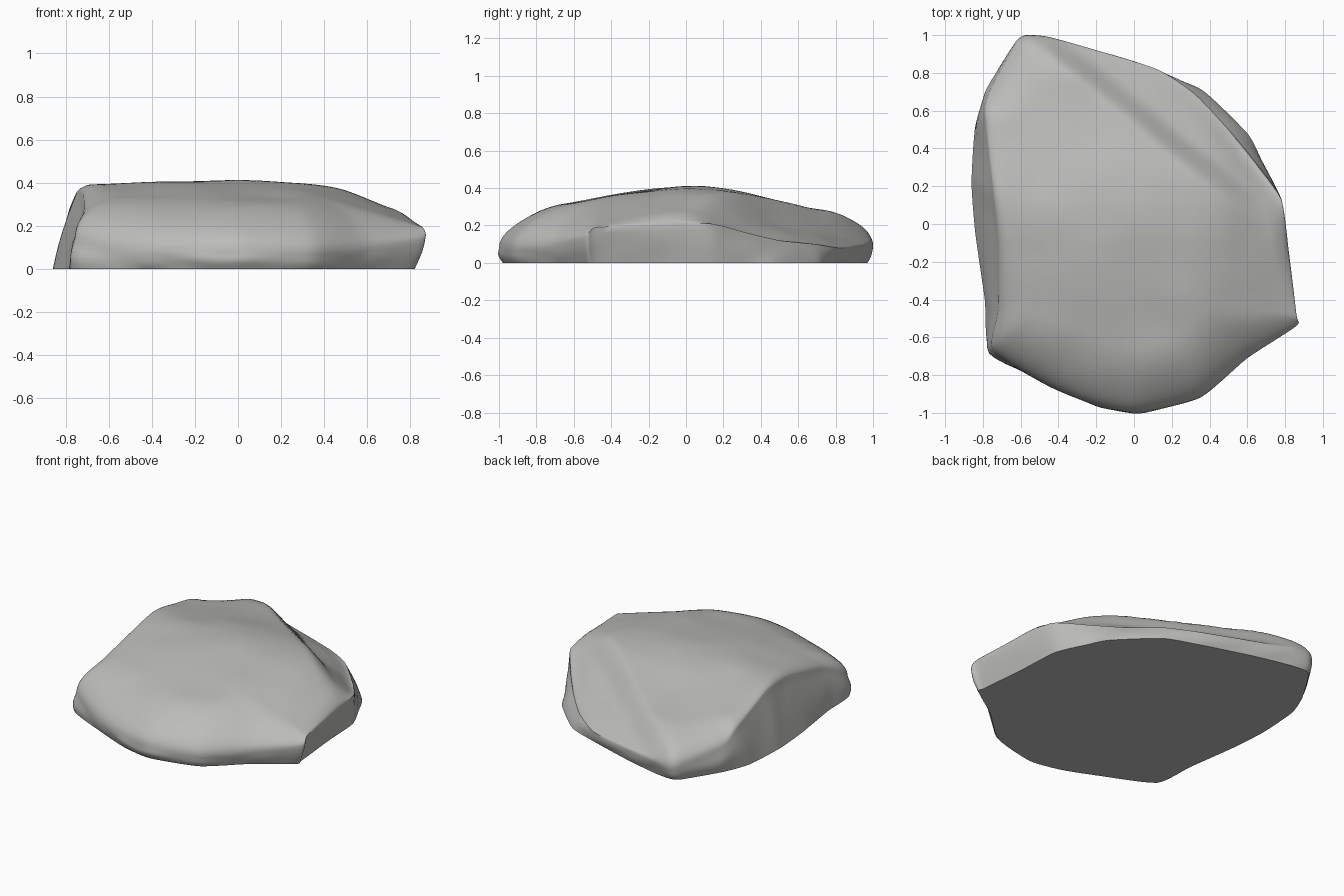
import bpy, bmesh, math
from mathutils import Vector, noise

cube = bpy.data.objects.get("Cube")
if cube:
    bpy.data.objects.remove(cube)

# Outline stations: base x, y | rim x, y, z | width of the rounded shoulder
STATIONS = [
    (.02, -.98, .02, -1, .08, .35), (.34, -.9, .35, -.92, .08, .35),
    (.58, -.69, .6, -.71, .1, .35), (.81, -.53, .86, -.54, .14, .12),
    (.81, -.47, .86, -.48, .19, .1), (.78, -.15, .82, -.15, .2, .1),
    (.76, .15, .78, .13, .21, .12), (.67, .35, .64, .33, .16, .15),
    (.6, .48, .5, .5, .12, .15), (.36, .71, .32, .69, .1, .15),
    (.12, .8, .12, .82, .08, .15), (-.2, .9, -.2, .92, .09, .2),
    (-.45, .96, -.45, .99, .1, .25), (-.56, .97, -.57, 1, .09, .25),
    (-.62, .94, -.63, .96, .1, .25), (-.77, .7, -.77, .7, .16, .2),
    (-.84, .52, -.79, .58, .25, .12), (-.86, .22, -.75, .2, .35, .08),
    (-.84, -.05, -.72, -.1, .33, .12), (-.79, -.4, -.72, -.45, .24, .25),
    (-.76, -.68, -.75, -.67, .13, .3), (-.44, -.84, -.45, -.86, .08, .35),
    (-.2, -.94, -.2, -.96, .08, .35),
]
STEPS, WALL, RINGS = 6, 6, 36


def ramp(points, v):
    """Linear interpolation through a short list of (position, value)."""
    for (a, fa), (b, fb) in zip(points, points[1:]):
        if v <= b:
            t = max(0, (v - a) / (b - a))
            return fa + (fb - fa) * t
    return points[-1][1]


def soft_ramp(points, v):
    """The same ramp with its corners softened."""
    return sum(ramp(points, v + d) for d in (-.1, -.05, 0, .05, .1)) / 5


def top_height(x, y):
    """Broad dome that steps down and slopes off at the back left."""
    along = soft_ramp([(-1, .25), (-.8, .29), (-.55, .335), (-.3, .385), (0, .42),
                       (.2, .405), (.4, .355), (.7, .29), (1, .25)], y)
    across = soft_ramp([(-.8, .93), (0, 1), (.4, .96), (.6, .78), (.87, .55)], x)
    past = max(0, .64 * x + .77 * y - .4)
    u = min(1, past / .14)
    drop = .08 * u * u * (3 - 2 * u) + .33 * past
    rough = noise.noise(Vector((x * 4, y * 4, .5))) * .008
    return along * across - drop * soft_ramp([(0, 0), (.35, 1)], y) + rough


def spline(i, t):
    """Catmull-Rom blend of neighbouring stations."""
    p, q, r, s = (STATIONS[(i + k) % len(STATIONS)] for k in (-1, 0, 1, 2))
    out = []
    for a, b, c, d in zip(p, q, r, s):
        m, n = (c - a) * .3, (d - b) * .3
        out.append(b + m * t + (3 * (c - b) - 2 * m - n) * t ** 2
                   + (2 * (b - c) + m + n) * t ** 3)
    return out


outline = [spline(i, k / STEPS) for i in range(len(STATIONS)) for k in range(STEPS)]
bm = bmesh.new()
rings = []

# Side walls from base to rim, slightly chipped
for w in range(WALL + 1):
    t = w / WALL
    ring = []
    for bx, by, rx, ry, rz, f in outline:
        chip = noise.noise(Vector((bx * 6, by * 6, t))) * .012 * math.sin(math.pi * t)
        swell = 1 + .008 * math.sin(math.pi * t) + chip
        ring.append(bm.verts.new(((bx + (rx - bx) * t) * swell,
                                  (by + (ry - by) * t) * swell, rz * t)))
    rings.append(ring)

# Upper surface, rounding from the rim into the dome
for r in range(1, RINGS):
    inward = (r / RINGS) ** 1.6
    ring = []
    for bx, by, rx, ry, rz, f in outline:
        x, y = rx * (1 - inward), ry * (1 - inward)
        u = min(1, inward / max(f, .03))
        z = rz + (top_height(x, y) - rz) * math.sqrt(1 - (1 - u) ** 2)
        ring.append(bm.verts.new((x, y, z)))
    rings.append(ring)

for low, high in zip(rings, rings[1:]):
    for j in range(len(low)):
        k = (j + 1) % len(low)
        bm.faces.new((low[j], low[k], high[k], high[j]))

# Crown and flat underside
crown = bm.verts.new((0, 0, top_height(0, 0)))
for j, v in enumerate(rings[-1]):
    bm.faces.new((v, rings[-1][(j + 1) % len(outline)], crown))
bm.faces.new(list(reversed(rings[0])))
bmesh.ops.recalc_face_normals(bm, faces=bm.faces)

mesh = bpy.data.meshes.new("boulder")
bm.to_mesh(mesh)
bm.free()
rock = bpy.data.objects.new("boulder", mesh)
bpy.context.collection.objects.link(rock)

# Stone colour
stone = bpy.data.materials.new("grey stone")
stone.use_nodes = True
stone.diffuse_color = (.5, .5, .49, 1)
stone.node_tree.nodes["Principled BSDF"].inputs["Base Color"].default_value = (.5, .5, .49, 1)
mesh.materials.append(stone)

bpy.context.view_layer.objects.active = rock
rock.select_set(True)
bpy.ops.object.shade_smooth_by_angle(angle=math.radians(40))
